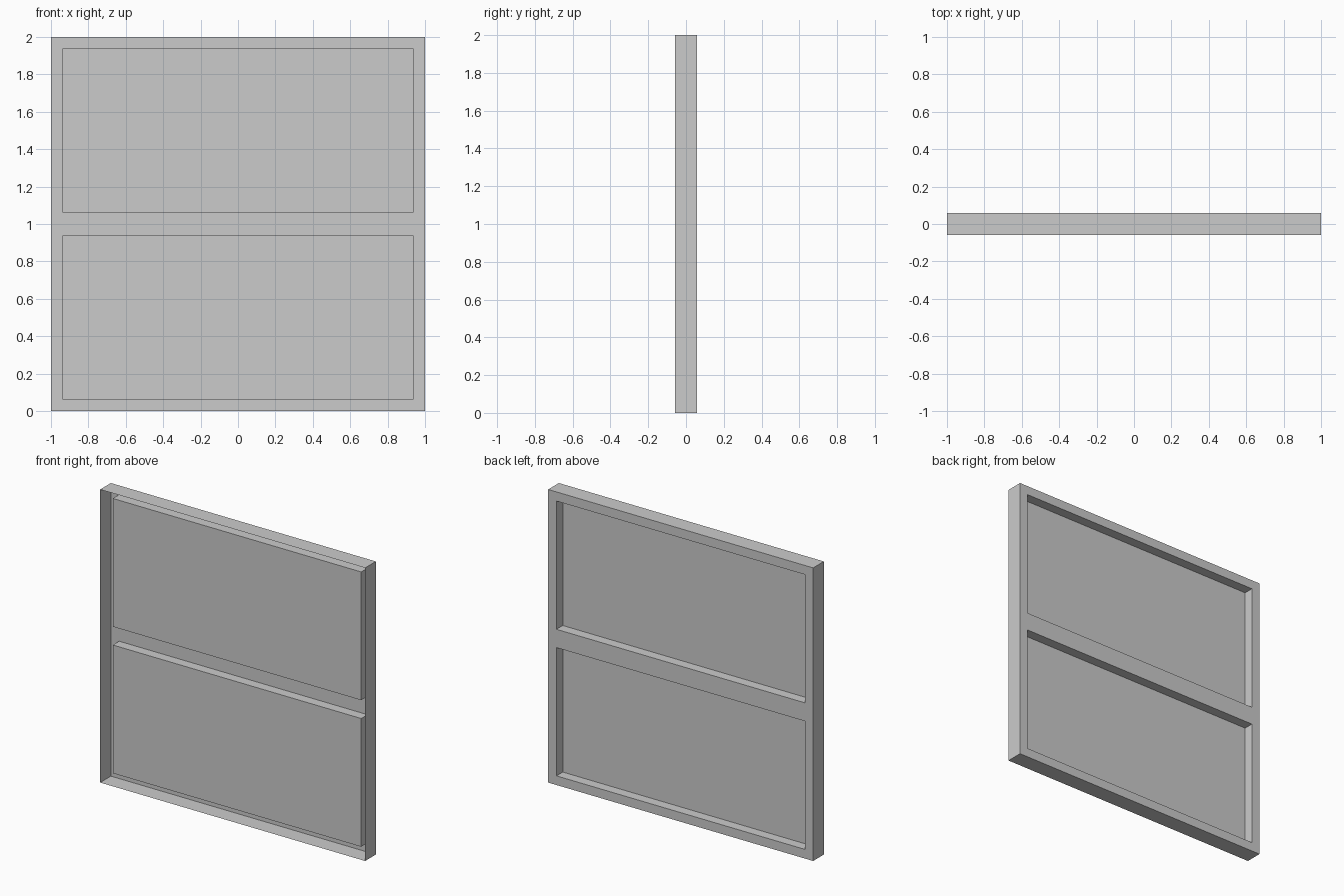
import bpy
import bmesh
from mathutils import Matrix, Vector

if "Cube" in bpy.data.objects:
    bpy.data.objects.remove(bpy.data.objects["Cube"])

WIDTH, DEPTH, HEIGHT = 2.0, 0.115, 2.0
BORDER, RECESS = 0.0625, 0.068

bm = bmesh.new()

# outer shell: a thin-skinned box, open at the front
bmesh.ops.create_cube(bm, size=1.0, matrix=Matrix.Translation((0, 0, HEIGHT / 2))
                      @ Matrix.Diagonal((WIDTH, DEPTH, HEIGHT, 1)))
front = [f for f in bm.faces if f.normal.y < -0.9]
bmesh.ops.delete(bm, geom=front, context='FACES_ONLY')

# split into upper and lower halves
bmesh.ops.bisect_plane(bm, geom=bm.verts[:] + bm.edges[:] + bm.faces[:],
                       plane_co=Vector((0, 0, HEIGHT / 2)), plane_no=Vector((0, 0, 1)))
bm.normal_update()

# two panels pressed into the back, standing proud inside the open front
panels = [f for f in bm.faces if f.normal.y > 0.9]
bmesh.ops.inset_individual(bm, faces=panels, thickness=BORDER, use_even_offset=True)
pressed = bmesh.ops.extrude_discrete_faces(bm, faces=panels)["faces"]
bmesh.ops.translate(bm, verts=list({v for f in pressed for v in f.verts}),
                    vec=(0, -RECESS, 0))
bm.normal_update()

mesh = bpy.data.meshes.new("two_panel_shell")
bm.to_mesh(mesh)
bm.free()
bpy.context.collection.objects.link(bpy.data.objects.new("two_panel_shell", mesh))
